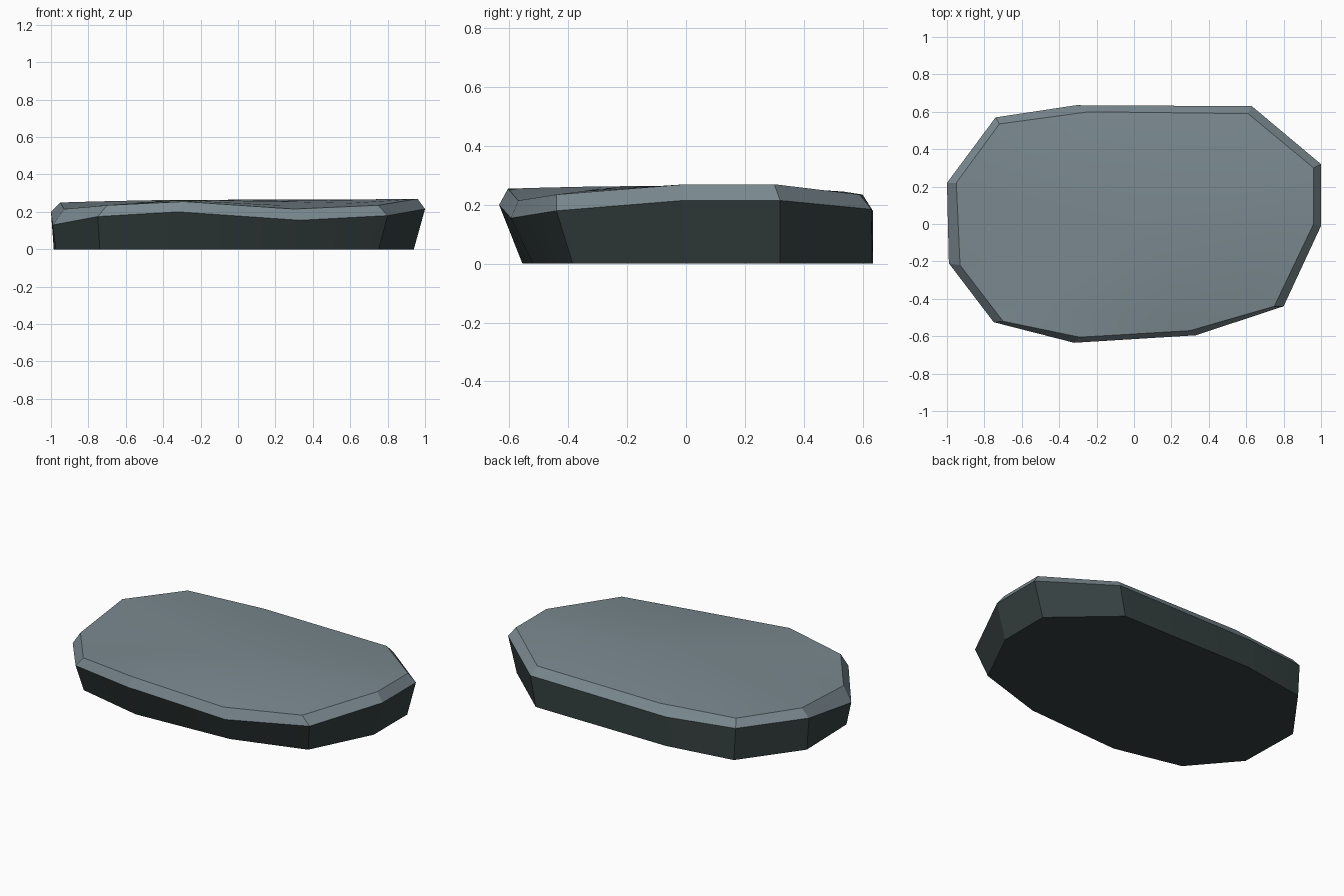
import bpy, bmesh
from mathutils import Vector

if "Cube" in bpy.data.objects:
    bpy.data.objects.remove(bpy.data.objects["Cube"])


def material(name, rgb):
    m = bpy.data.materials.new(name)
    m.diffuse_color = (*rgb, 1)
    m.use_nodes = True
    m.node_tree.nodes["Principled BSDF"].inputs["Base Color"].default_value = m.diffuse_color
    return m


# Outline of the stone: widest ring and worn top edge, counted clockwise
rim = [(-.74, .57, .20), (-.31, .635, .18), (.63, .63, .185), (1, .32, .215),
       (1, -.01, .215), (.80, -.44, .18), (.33, -.595, .155), (-.32, -.635, .20),
       (-.75, -.525, .175), (-.99, -.21, .13), (-1, .22, .20)]
edge = [(-.72, .535, .245), (-.24, .60, .235), (.61, .59, .235), (.96, .30, .27),
        (.96, 0, .27), (.75, -.44, .235), (.30, -.57, .215), (-.29, -.605, .255),
        (-.70, -.52, .235), (-.93, -.22, .215), (-.95, .22, .25)]

# Underside tucks in at the front and right, stays plumb at the back
base = [(x * (.94 if x > 0 else .985), y * (.875 if y < 0 else 1), 0) for x, y, z in rim]


# Gently rounded walking surface
def inner(k, blend):
    return [(x * k, y * k, z + (.264 - z) * blend) for x, y, z in edge]


bm = bmesh.new()
rings = [[bm.verts.new(Vector(p)) for p in r]
         for r in (base, rim, edge, inner(.8, .4), inner(.5, .85))]
n = len(rim)
for level in range(len(rings) - 1):
    a, b = rings[level], rings[level + 1]
    for i in range(n):
        j = (i + 1) % n
        f = bm.faces.new((a[i], a[j], b[j], b[i]))
        f.material_index = 1 if level == 0 else 0
        f.smooth = level > 1
bottom = bm.faces.new(rings[0])
bottom.material_index = 1
centre = bm.verts.new((0, 0, .265))
for i in range(n):
    f = bm.faces.new((rings[-1][i], rings[-1][(i + 1) % n], centre))
    f.smooth = True
bmesh.ops.recalc_face_normals(bm, faces=bm.faces[:])

# Stone slab object with worn top and dark sides
mesh = bpy.data.meshes.new("stone_slab")
bm.to_mesh(mesh)
bm.free()
mesh.materials.append(material("worn grey stone", (.195, .25, .275)))
mesh.materials.append(material("dark stone side", (.036, .052, .051)))
slab = bpy.data.objects.new("stone_slab", mesh)
bpy.context.collection.objects.link(slab)
bpy.context.view_layer.objects.active = slab
slab.select_set(True)
bpy.ops.object.shade_smooth_by_angle(angle=.26)
